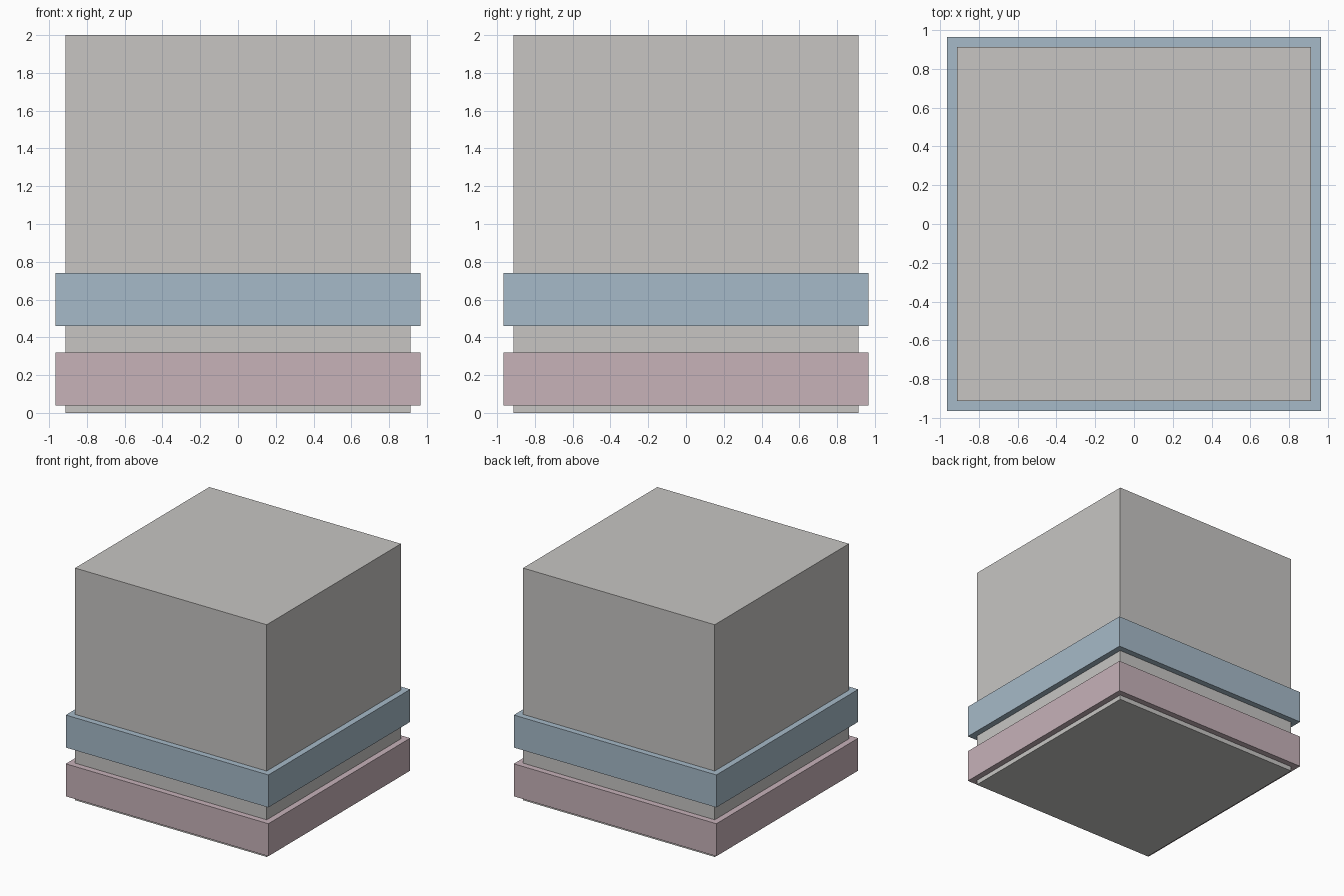
import bpy

cube = bpy.data.objects.get("Cube")
if cube:
    bpy.data.objects.remove(cube, do_unlink=True)


def material(name, colour):
    mat = bpy.data.materials.new(name)
    mat.use_nodes = True
    mat.diffuse_color = (*colour, 1)
    mat.node_tree.nodes["Principled BSDF"].inputs["Base Color"].default_value = (*colour, 1)
    return mat


def block(name, width, bottom, top, mat):
    """Square block centred on the z axis, between two heights."""
    bpy.ops.mesh.primitive_cube_add(size=1, location=(0, 0, (bottom + top) / 2))
    obj = bpy.context.object
    obj.name = name
    obj.scale = (width, width, top - bottom)
    bpy.ops.object.transform_apply(location=False, rotation=False, scale=True)
    obj.data.materials.append(mat)
    return obj


grey = material("warm grey", (0.57, 0.56, 0.545))
blue = material("dusty blue", (0.38, 0.49, 0.58))
pink = material("dusty pink", (0.57, 0.445, 0.485))

# Main body
block("body", 1.826, 0, 2, grey)

# Raised bands wrapped around the body
block("upper_band", 1.93, 0.46, 0.74, blue)
block("lower_band", 1.93, 0.04, 0.32, pink)
